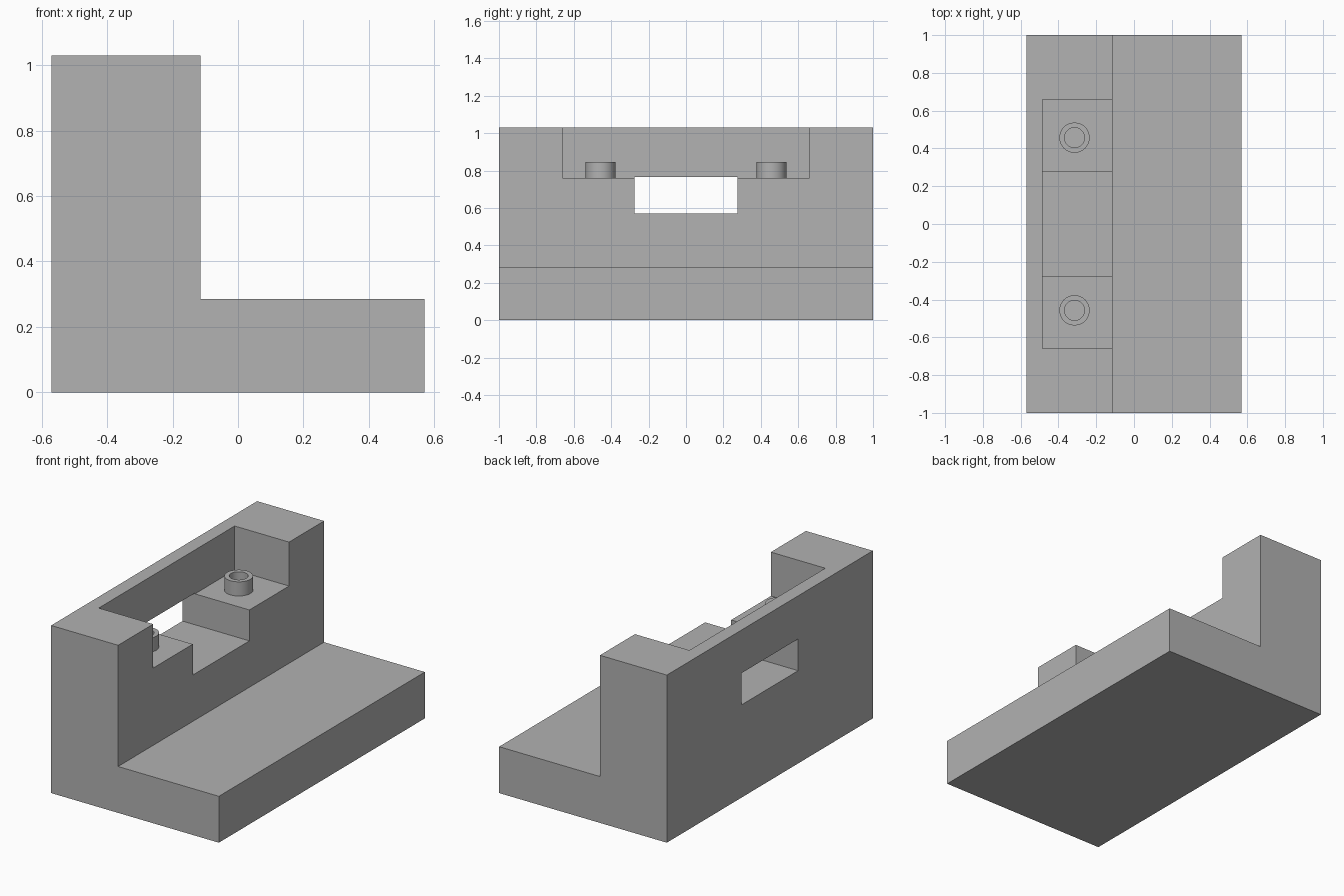
import bpy
import bmesh
from math import radians
from mathutils import Matrix, Vector

cube = bpy.data.objects.get("Cube")
if cube:
    bpy.data.objects.remove(cube, do_unlink=True)

grey = bpy.data.materials.new("plain grey")
grey.use_nodes = True
colour = (0.445, 0.445, 0.445, 1)
grey.diffuse_color = colour
grey.node_tree.nodes["Principled BSDF"].inputs["Base Color"].default_value = colour

# Main levels and extents
BACK, FRONT, WALL = -0.57, 0.57, -0.115
TOP, SLAB, FLOOR, SILL = 1.03, 0.285, 0.76, 0.57
POCKET_BACK, POCKET_HALF, WINDOW_HALF = -0.485, 0.66, 0.275


def make_object(name, bm):
    bmesh.ops.recalc_face_normals(bm, faces=bm.faces[:])
    mesh = bpy.data.meshes.new(name)
    bm.to_mesh(mesh)
    bm.free()
    mesh.materials.append(grey)
    obj = bpy.data.objects.new(name, mesh)
    bpy.context.collection.objects.link(obj)
    return obj


def box(name, lo, hi):
    lo, hi = Vector(lo), Vector(hi)
    bm = bmesh.new()
    bmesh.ops.create_cube(bm, size=1, matrix=Matrix.Translation((lo + hi) / 2)
                          @ Matrix.Diagonal((hi - lo).to_4d()))
    return make_object(name, bm)


def cut(target, cutter):
    cutter.hide_render = True
    mod = target.modifiers.new(cutter.name, "BOOLEAN")
    mod.operation = "DIFFERENCE"
    mod.solver = "EXACT"
    mod.object = cutter
    bpy.context.view_layer.objects.active = target
    bpy.ops.object.modifier_apply(modifier=mod.name)
    bpy.data.objects.remove(cutter, do_unlink=True)


# L-shaped bracket body
bm = bmesh.new()
outline = [(BACK, 0), (FRONT, 0), (FRONT, SLAB), (WALL, SLAB), (WALL, TOP), (BACK, TOP)]
face = bm.faces.new([bm.verts.new((x, -1, z)) for x, z in outline])
side = bmesh.ops.extrude_face_region(bm, geom=[face])["geom"]
bmesh.ops.translate(bm, vec=(0, 2, 0),
                    verts=[v for v in side if isinstance(v, bmesh.types.BMVert)])
body = make_object("bracket_body", bm)

# Open pocket in the upright, and a window right through it
cut(body, box("pocket_cutter", (POCKET_BACK, -POCKET_HALF, FLOOR),
              (WALL + 0.1, POCKET_HALF, TOP + 0.1)))
cut(body, box("window_cutter", (BACK - 0.1, -WINDOW_HALF, SILL),
              (WALL + 0.1, WINDOW_HALF, FLOOR + 0.005)))


# Hollow pegs standing on the pocket floor
def peg(name, y):
    outer, inner, height = 0.08, 0.053, 0.087
    bm = bmesh.new()
    profile = [(outer, 0), (outer, height), (inner, height), (inner, 0.002), (0, 0.002)]
    verts = [bm.verts.new((r, 0, z)) for r, z in profile]
    edges = [bm.edges.new(pair) for pair in zip(verts, verts[1:])]
    bmesh.ops.spin(bm, geom=verts + edges, cent=(0, 0, 0), axis=(0, 0, 1),
                   angle=radians(360), steps=48)
    bmesh.ops.remove_doubles(bm, verts=bm.verts[:], dist=0.0001)
    obj = make_object(name, bm)
    obj.location = (-0.315, y, FLOOR)
    bpy.ops.object.select_all(action="DESELECT")
    obj.select_set(True)
    bpy.context.view_layer.objects.active = obj
    bpy.ops.object.shade_smooth_by_angle(angle=radians(30))


peg("front_peg", -0.457)
peg("back_peg", 0.457)
